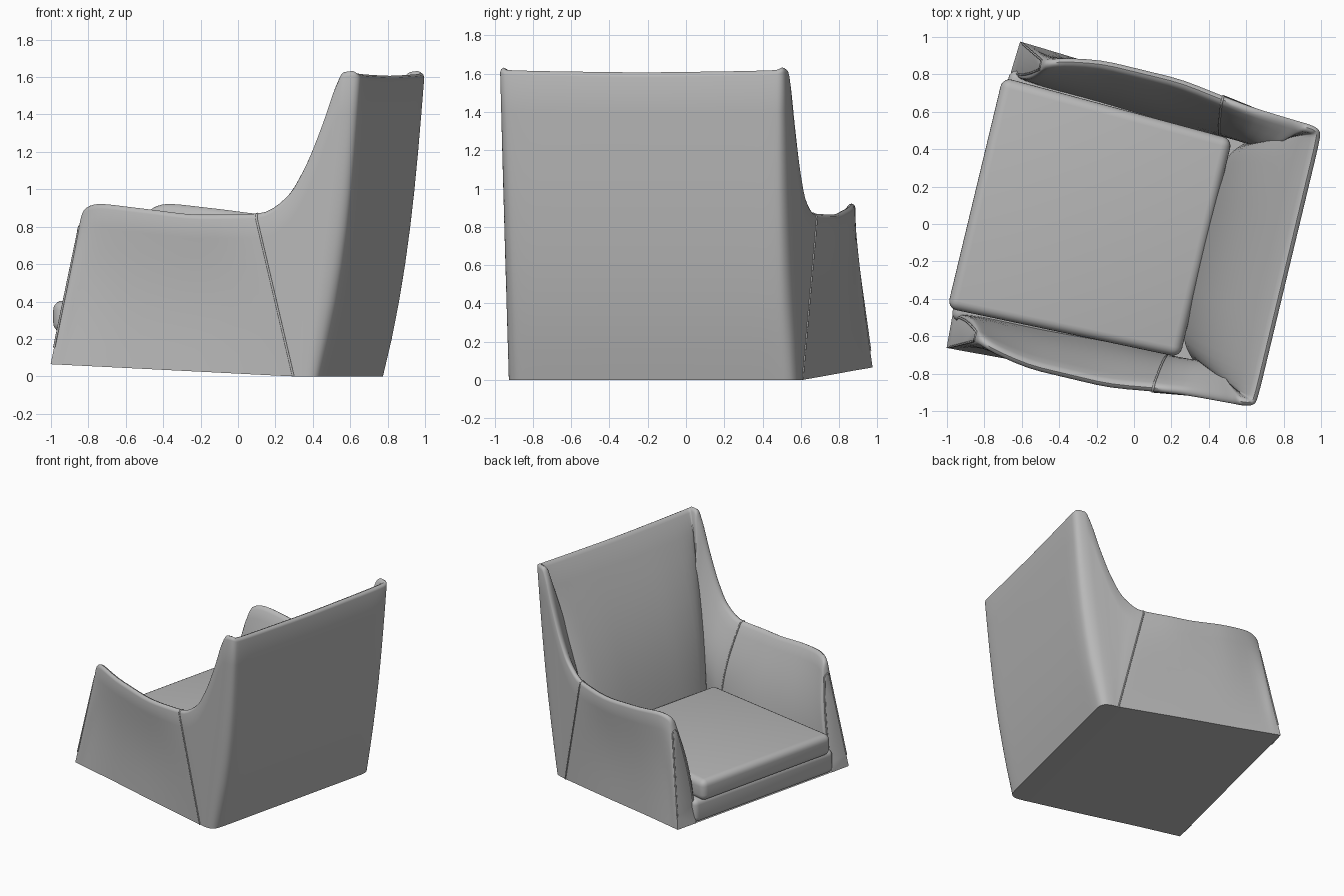
import bpy, bmesh, math
from mathutils import Vector

cube = bpy.data.objects.get("Cube")
if cube:
    bpy.data.objects.remove(cube)

TURN = math.radians(-13.5)
PLACE = (-0.008, -0.035, 0)
STEPS = 4

fabric = bpy.data.materials.new("grey_fabric")
fabric.use_nodes = True
GREY = (0.48, 0.48, 0.48, 1)
fabric.diffuse_color = GREY
fabric.node_tree.nodes["Principled BSDF"].inputs["Base Color"].default_value = GREY


def place(obj):
    obj.location = PLACE
    obj.rotation_euler.z = TURN
    obj.data.materials.append(fabric)
    bpy.context.collection.objects.link(obj)


def add_mesh(name, bm, angle=50):
    bmesh.ops.recalc_face_normals(bm, faces=bm.faces)
    mesh = bpy.data.meshes.new(name)
    bm.to_mesh(mesh)
    bm.free()
    obj = bpy.data.objects.new(name, mesh)
    place(obj)
    bpy.ops.object.select_all(action='DESELECT')
    obj.select_set(True)
    bpy.context.view_layer.objects.active = obj
    bpy.ops.object.shade_smooth_by_angle(angle=math.radians(angle))


def slope(a, b, c):
    """Tangent at b that never overshoots."""
    p, q = b - a, c - b
    return Vector([2 * u * v / (u + v) if u * v > 0 else 0 for u, v in zip(p, q)])


def spline(pts):
    """Smooth open curve through the points."""
    ends = [2 * pts[0] - pts[1], *pts, 2 * pts[-1] - pts[-2]]
    tangents = [slope(*ends[i:i + 3]) for i in range(len(pts))]
    out = []
    for i in range(len(pts) - 1):
        for k in range(STEPS):
            t = k / STEPS
            s = t * t * (3 - 2 * t)
            out.append(pts[i].lerp(pts[i + 1], s) + tangents[i] * t * (1 - t) ** 2
                       - tangents[i + 1] * t * t * (1 - t))
    return out + [pts[-1]]


# Shell sections from arm front to back centre:
# outer base x, y; rim x, y, z; inner base x, y; turn (0 arm, 1 back); inner padding
SECTIONS = [
    (-.82, .842, -.685, .772, .80, -.83, .67, 0, .02),
    (-.78, .84, -.655, .782, .89, -.78, .65, 0, .03),
    (-.72, .837, -.56, .812, .922, -.66, .635, 0, .03),
    (-.45, .822, -.30, .848, .895, -.35, .625, 0, .03),
    (-.05, .808, .006, .847, .864, -.02, .61, 0, .03),
    (.50, .782, .304, .812, .87, .34, .60, 0, .04),
    (.52, .782, .453, .793, .95, .40, .60, 0, .05),
    (.54, .782, .552, .785, 1.10, .44, .605, 0, .06),
    (.555, .781, .657, .779, 1.35, .47, .61, 0, .07),
    (.57, .779, .729, .775, 1.55, .485, .615, .05, .07),
    (.59, .774, .775, .773, 1.625, .495, .615, .2, .05),
    (.62, .752, .832, .762, 1.632, .485, .605, .5, .03),
    (.634, .705, .857, .73, 1.62, .45, .57, .85, .05),
    (.636, .60, .861, .60, 1.615, .405, .50, 1, .07),
    (.636, .30, .861, .30, 1.61, .375, .27, 1, .08),
    (.636, 0, .861, 0, 1.607, .37, 0, 1, .08),
]
SEAM = 5


def section(bx, by, rx, ry, rz, ix, iy, turn, padding):
    """Points from the outer base over the rim and down the inside."""
    base = Vector((bx, by, max(0, .065 * (.5 - bx) / 1.32)))
    rim = Vector((rx, ry, rz))
    inward = Vector((-math.sin(turn * math.pi / 2), -math.cos(turn * math.pi / 2), 0))
    foot = Vector((ix, iy, .07 if ix < -.8 else .2))
    flare = -.02 if -.6 < rx < .2 else 0
    pts = []
    for k in range(9):
        s = k / 8
        p = base.lerp(rim - Vector((0, 0, .025)), s)
        p.x += .045 * turn * math.sin(math.pi * s ** .8)
        p.y += flare * math.sin(math.pi * s)
        pts.append(p)
    pts.append(rim + inward * .005 - Vector((0, 0, .009)))
    pts.append(rim + inward * .02)
    pts.append(rim + inward * .035 - Vector((0, 0, .006)))
    start = rim + inward * .05 - Vector((0, 0, .025))
    for k in range(11):
        s = k / 10
        pts.append(start.lerp(foot, s) + inward * padding * math.sin(math.pi * s))
    return pts


# Shell: both arms and the back in one wrapped surface
half = [section(*s) for s in SECTIONS]
other = [[Vector((p.x, -p.y, p.z)) for p in col] for col in reversed(half[:-1])]
rows = [spline(list(row)) for row in zip(*(half + other))]
bm = bmesh.new()
grid = [[bm.verts.new(p) for p in row] for row in rows]
n = len(grid[0])
for lo, hi in zip(grid, grid[1:]):
    for j in range(n - 1):
        bm.faces.new((lo[j], lo[j + 1], hi[j + 1], hi[j]))
# Triangular arm fronts
for j in (0, n - 1):
    bm.faces.new([row[j] for row in grid])
# Underside
floor = grid[0]
k = SEAM * STEPS
for j in range(k):
    bm.faces.new((floor[j], floor[j + 1], floor[n - 2 - j], floor[n - 1 - j]))
bm.faces.new(floor[k:n - k])
add_mesh("shell", bm)


# Seams running over the sides and along the arm fronts
def welt(name, pts, radius):
    curve = bpy.data.curves.new(name, 'CURVE')
    curve.dimensions = '3D'
    curve.bevel_depth = radius
    curve.bevel_resolution = 1
    line = curve.splines.new('POLY')
    line.points.add(len(pts) - 1)
    for point, p in zip(line.points, pts):
        point.co = (*p, 1)
    place(bpy.data.objects.new(name, curve))


for side, j, front in (("left", k, 0), ("right", n - 1 - k, n - 1)):
    welt(side + "_side_seam", [row[j] for row in rows], .006)
    welt(side + "_arm_front_seam", [row[front] for row in rows[1:-1]], .006)


# Padded blocks that taper towards the back
def pad(name, x0, x1, w0, w1, z0, z1, back_drop, bevel, crown=0):
    bm = bmesh.new()
    bmesh.ops.create_cube(bm, size=1)
    for v in bm.verts:
        back = v.co.x > 0
        v.co.y *= 2 * (w1 if back else w0)
        v.co.z = (z1 if v.co.z > 0 else z0) - (back_drop if back else 0)
        v.co.x = x1 if back else x0
    bmesh.ops.bevel(bm, geom=bm.edges[:], offset=bevel, segments=5, profile=.5,
                    affect='EDGES')
    top = [f for f in bm.faces if f.normal.z > .98 and f.calc_area() > .3]
    if crown:
        bmesh.ops.poke(bm, faces=top, offset=crown)
    add_mesh(name, bm)


pad("seat_cushion", -.866, .405, .635, .60, .235, .405, .025, .05, .012)
pad("front_rail", -.835, .30, .69, .61, .066, .255, .05, .045)
